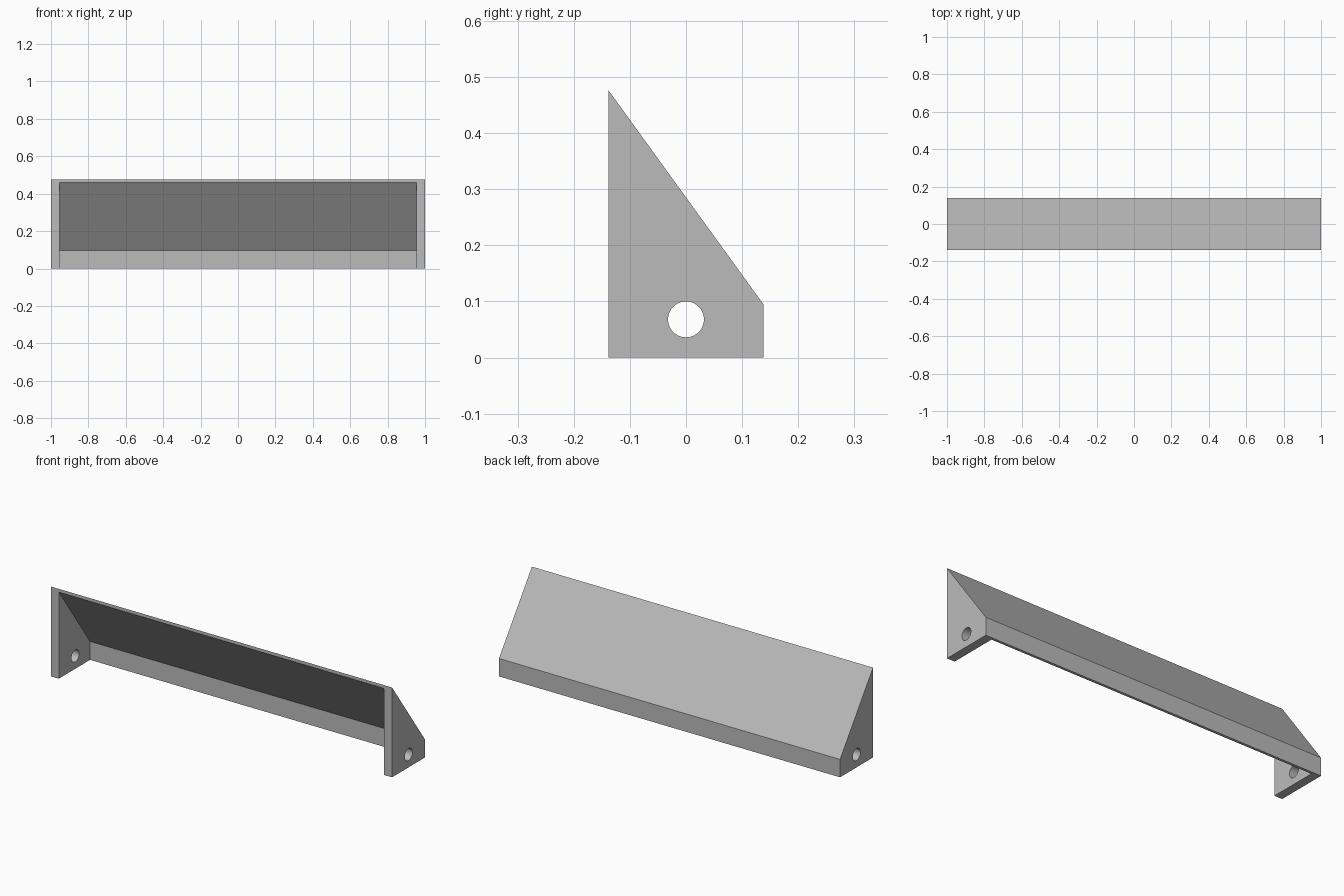
import bpy, bmesh, math

cube = bpy.data.objects.get("Cube")
if cube:
    bpy.data.objects.remove(cube, do_unlink=True)

grey = bpy.data.materials.new("plain grey")
grey.use_nodes = True
grey.diffuse_color = (0.5, 0.5, 0.5, 1)
grey.node_tree.nodes["Principled BSDF"].inputs["Base Color"].default_value = grey.diffuse_color


def prism(name, profile, half_width):
    """Extrude a (y, z) profile along x, centred on x = 0."""
    bm = bmesh.new()
    face = bm.faces.new([bm.verts.new((-half_width, y, z)) for y, z in profile])
    new = bmesh.ops.extrude_face_region(bm, geom=[face])["geom"]
    bmesh.ops.translate(bm, vec=(2 * half_width, 0, 0),
                        verts=[v for v in new if isinstance(v, bmesh.types.BMVert)])
    bmesh.ops.recalc_face_normals(bm, faces=bm.faces)
    mesh = bpy.data.meshes.new(name)
    bm.to_mesh(mesh)
    bm.free()
    mesh.materials.append(grey)
    obj = bpy.data.objects.new(name, mesh)
    bpy.context.collection.objects.link(obj)
    return obj


DEPTH, TOP, LIP = 0.138, 0.476, 0.095
SLOPE = (TOP - LIP) / (2 * DEPTH)
END, BACK, ROOF = 0.046, 0.014, 0.017   # end plate, back wall, vertical roof thickness


def roof_z(y):
    return TOP - SLOPE * (y + DEPTH)


# Sloped cover with solid ends
cover = prism("sloped_cover", [(-DEPTH, 0), (DEPTH, 0), (DEPTH, LIP), (-DEPTH, TOP)], 1)

# Cavity open to the front and bottom
front, back = -DEPTH - 0.1, DEPTH - BACK
cavity = prism("cavity_cutter", [(front, -0.1), (back, -0.1), (back, roof_z(back) - ROOF),
                                 (front, roof_z(front) - ROOF)], 1 - END)

# Round mounting hole through both end plates
circle = [(0.032 * math.cos(math.tau * i / 40), 0.068 + 0.032 * math.sin(math.tau * i / 40))
          for i in range(40)]
hole = prism("hole_cutter", circle, 1.1)

bpy.ops.object.select_all(action="DESELECT")
bpy.context.view_layer.objects.active = cover
cover.select_set(True)
for cutter in (cavity, hole):
    cutter.hide_render = True
    mod = cover.modifiers.new(cutter.name, "BOOLEAN")
    mod.operation, mod.solver, mod.object = "DIFFERENCE", "EXACT", cutter
    bpy.ops.object.modifier_apply(modifier=mod.name)
    bpy.data.objects.remove(cutter, do_unlink=True)

# Smooth hole walls, sharp panel edges
bpy.ops.object.shade_smooth_by_angle(angle=math.radians(30))
